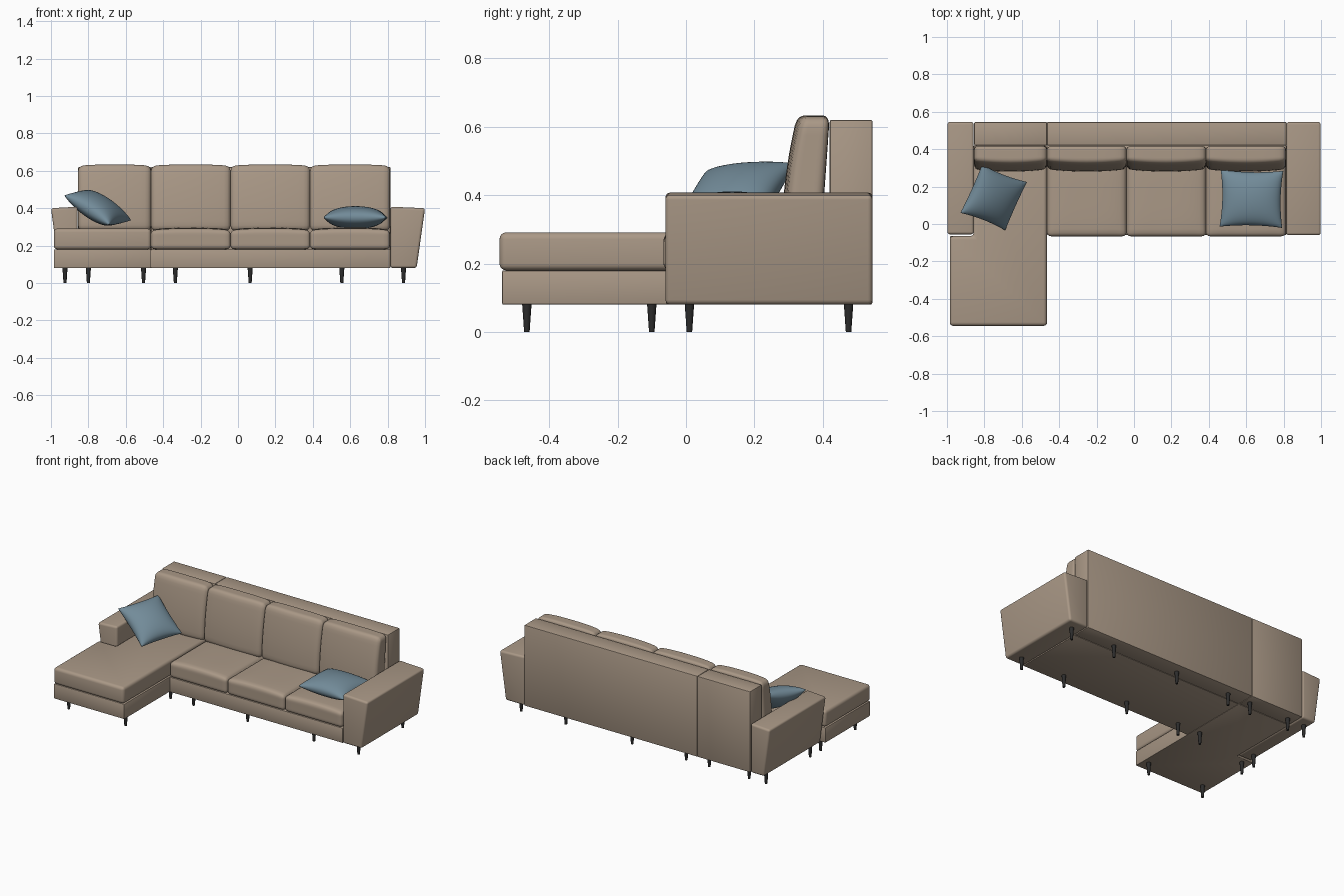
import bpy, bmesh, math
from mathutils import Vector, Matrix

if "Cube" in bpy.data.objects:
    bpy.data.objects.remove(bpy.data.objects["Cube"])


def material(name, rgb):
    m = bpy.data.materials.new(name)
    m.diffuse_color = (*rgb, 1)
    m.use_nodes = True
    m.node_tree.nodes["Principled BSDF"].inputs["Base Color"].default_value = m.diffuse_color
    return m


BEIGE = material("beige fabric", (0.40, 0.315, 0.24))
BLUE = material("blue fabric", (0.17, 0.26, 0.32))
DARK = material("dark leg", (0.025, 0.025, 0.025))


def finish(name, bm, mat, angle=40):
    bmesh.ops.recalc_face_normals(bm, faces=bm.faces)
    me = bpy.data.meshes.new(name)
    bm.to_mesh(me)
    bm.free()
    me.materials.append(mat)
    ob = bpy.data.objects.new(name, me)
    bpy.context.collection.objects.link(ob)
    bpy.ops.object.select_all(action='DESELECT')
    ob.select_set(True)
    bpy.context.view_layer.objects.active = ob
    bpy.ops.object.shade_smooth_by_angle(angle=math.radians(angle))
    return ob


def prism(name, pts, a, b, axis, bevel, segs=3):
    """Extrude a 2D outline from a to b along y or z, then round its edges."""
    bm = bmesh.new()
    place = (lambda p, h: (p[0], h, p[1])) if axis == 'y' else (lambda p, h: (p[0], p[1], h))
    face = bm.faces.new([bm.verts.new(place(p, a)) for p in pts])
    ext = bmesh.ops.extrude_face_region(bm, geom=[face])
    verts = [g for g in ext['geom'] if isinstance(g, bmesh.types.BMVert)]
    off = (0, b - a, 0) if axis == 'y' else (0, 0, b - a)
    bmesh.ops.translate(bm, verts=verts, vec=off)
    bmesh.ops.recalc_face_normals(bm, faces=bm.faces)
    bmesh.ops.bevel(bm, geom=bm.edges[:], offset=bevel, segments=segs, profile=0.5,
                    affect='EDGES', clamp_overlap=True)
    return finish(name, bm, BEIGE)


def rect(x0, x1, y0, y1):
    return [(x0, y0), (x1, y0), (x1, y1), (x0, y1)]


def cushion(name, lo, hi, r, deform):
    """Rounded box; deform(point, unit coords -1..1) gives it its plump shape."""
    lo, hi = Vector(lo), Vector(hi)
    c, half = (lo + hi) / 2, (hi - lo) / 2
    bm = bmesh.new()
    bmesh.ops.create_cube(bm, size=2)
    bmesh.ops.subdivide_edges(bm, edges=bm.edges[:], cuts=15, use_grid_fill=True)
    for v in bm.verts:
        u = Vector([math.sin(math.pi / 2 * max(-1, min(1, k))) for k in v.co])
        p = Vector([u[i] * half[i] for i in range(3)])
        inner = Vector([max(r - half[i], min(half[i] - r, p[i])) for i in range(3)])
        d = p - inner
        if d.length > 1e-9:
            p = inner + d.normalized() * r
        v.co = deform(p + c, u)
    return finish(name, bm, BEIGE, 60)


# Chaise (L-shaped, notched around the left arm)
def chaise_outline(front):
    return [(-0.985, front), (-0.465, front), (-0.465, 0.42), (-0.857, 0.42),
            (-0.857, -0.065), (-0.985, -0.065)]


prism("chaise_base", chaise_outline(-0.537), 0.08, 0.18, 'z', 0.004, 2)
prism("chaise_cushion", chaise_outline(-0.545), 0.18, 0.291, 'z', 0.02, 4)

# Seat base and back panels
prism("seat_base", rect(-0.465, 0.815, -0.058, 0.42), 0.08, 0.18, 'z', 0.004, 2)
prism("back_panel_left", rect(-0.855, -0.465, 0.42, 0.545), 0.08, 0.62, 'z', 0.006, 2)
prism("back_panel_right", rect(-0.465, 0.815, 0.42, 0.545), 0.08, 0.62, 'z', 0.006, 2)

# Flared arms
prism("right_arm", [(0.815, 0.08), (0.955, 0.08), (1.0, 0.40), (0.815, 0.408)],
      -0.06, 0.545, 'y', 0.014, 4)
prism("left_arm", [(-0.857, 0.08), (-0.957, 0.08), (-1.0, 0.40), (-0.857, 0.408)],
      -0.055, 0.545, 'y', 0.014, 4)


# Seat and back cushions
def seat_shape(p, u):
    crown = (1 - u.x ** 4) * (1 - u.y ** 4)
    if u.z > 0:
        p.z += 0.014 * u.z * crown
    if u.z > 0 and u.y < 0:
        p.z += 0.008 * u.z * (1 - u.x ** 2) * u.y ** 4
    return p


def back_shape(p, u):
    t = (p.z - 0.28) / 0.345
    k = (p.y - 0.285) / 0.11
    front = 0.292 + 0.045 * t * t - 0.012 * (1 - u.x ** 2)
    back = 0.395 + 0.025 * t
    p.y = front + (back - front) * k
    if u.z > 0:
        p.z += 0.008 * u.z * (1 - u.x ** 4)
    return p


xs = [-0.855, -0.465, -0.04, 0.385, 0.812]
for i in range(4):
    if i:
        cushion(f"seat_cushion_{i}", (xs[i], -0.066, 0.18), (xs[i + 1], 0.40, 0.282),
                0.022, seat_shape)
    cushion(f"back_cushion_{i + 1}", (xs[i], 0.285, 0.28), (xs[i + 1], 0.395, 0.625),
            0.026, back_shape)


# Throw pillows with pinched corners
def pillow(name, matrix, w, d, t):
    bm = bmesh.new()
    n = 24
    for side in (1, -1):
        grid = []
        for i in range(n + 1):
            for j in range(n + 1):
                u = -math.cos(math.pi * i / n)
                v = -math.cos(math.pi * j / n)
                x = u * w / 2 * (1 - 0.07 * (1 - v * v))
                y = v * d / 2 * (1 - 0.07 * (1 - u * u))
                z = side * t / 2 * max(0, (1 - u * u) * (1 - v * v)) ** 0.45
                grid.append(bm.verts.new(matrix @ Vector((x, y, z))))
        for i in range(n):
            for j in range(n):
                a = i * (n + 1) + j
                bm.faces.new([grid[a], grid[a + 1], grid[a + n + 2], grid[a + n + 1]])
    bmesh.ops.remove_doubles(bm, verts=bm.verts[:], dist=1e-5)
    finish(name, bm, BLUE, 70)


pillow("right_pillow", Matrix.Translation((0.628, 0.135, 0.35)) @ Matrix.Rotation(-0.02, 4, 'Z'),
       0.335, 0.305, 0.122)
ux = Vector((0.23, -0.09, -0.15)).normalized()
uy = Vector((0.105, 0.245, 0.025))
uy = (uy - ux * uy.dot(ux)).normalized()
tilt = Matrix((ux, uy, ux.cross(uy))).transposed().to_4x4()
pillow("left_pillow", Matrix.Translation((-0.75, 0.142, 0.402)) @ tilt, 0.30, 0.285, 0.13)

# Tapered legs
legs = [(x, y) for y in (0.475, 0.01) for x in (0.885, 0.555, 0.065, -0.335, -0.505, -0.925)]
legs += [(-0.80, 0.475), (-0.925, -0.10), (-0.925, -0.465), (-0.505, -0.465)]
for i, (x, y) in enumerate(legs):
    bm = bmesh.new()
    bmesh.ops.create_cone(bm, cap_ends=True, segments=16, radius1=0.008, radius2=0.014,
                          depth=0.085, matrix=Matrix.Translation((x, y, 0.0425)))
    finish(f"leg_{i + 1}", bm, DARK)
